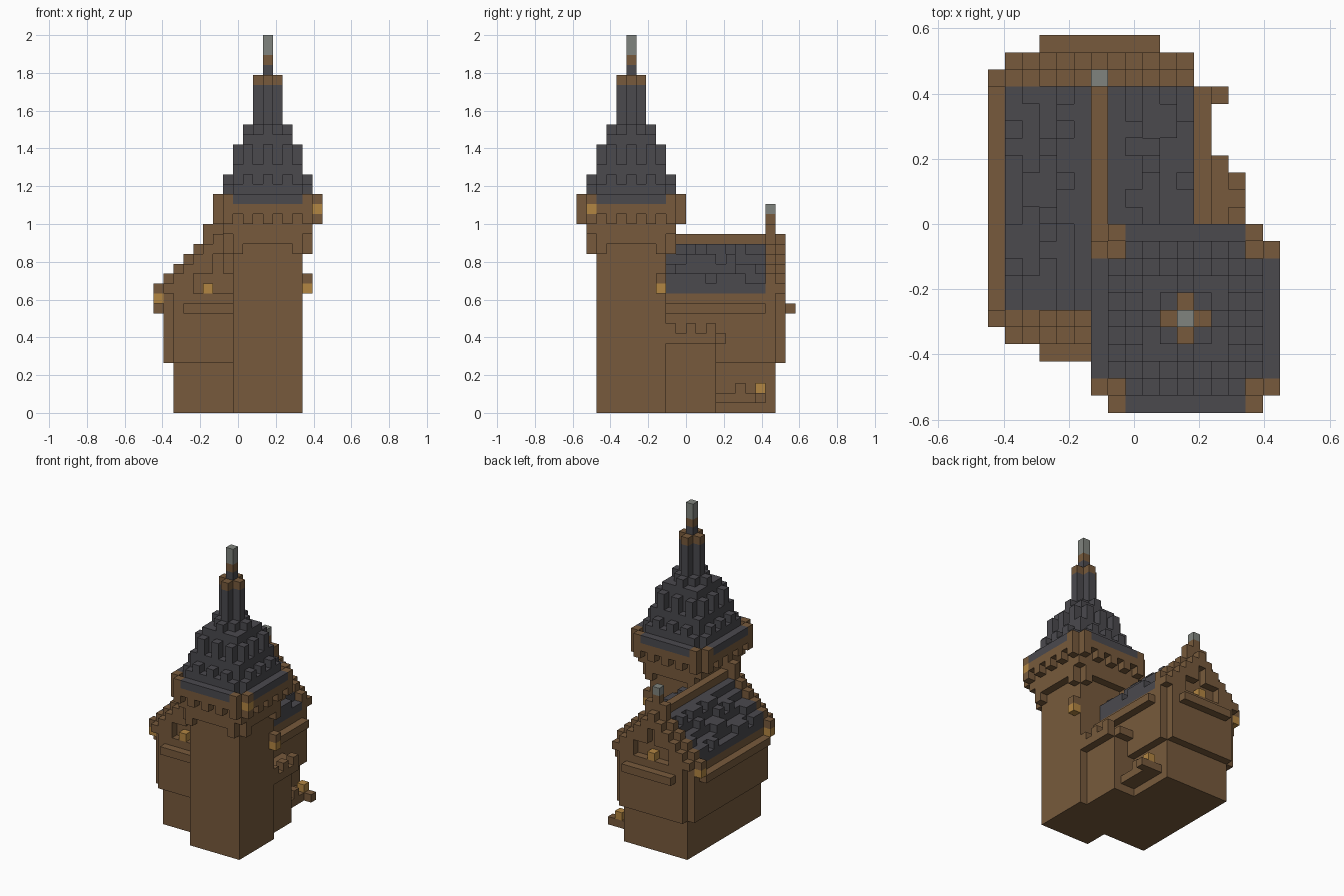
import bpy, bmesh, random
from mathutils import Vector

random.seed(4)
cube = bpy.data.objects.get("Cube")
if cube:
    bpy.data.objects.remove(cube)

UNIT = 1 / 19                      # edge of one block
WIDTH, DEPTH = 17, 22              # overall footprint in blocks
COLOURS = {
    "brown_stone": (0.185, 0.102, 0.045),
    "slate": (0.069, 0.067, 0.076),
    "lantern_gold": (0.45, 0.24, 0.055),
    "pale_metal": (0.216, 0.231, 0.209),
}
BROWN, SLATE, GOLD, METAL = range(4)

materials = []
for label, rgb in COLOURS.items():
    mat = bpy.data.materials.new(label)
    mat.use_nodes = True
    mat.diffuse_color = (*rgb, 1)
    bsdf = mat.node_tree.nodes["Principled BSDF"]
    bsdf.inputs["Base Color"].default_value = (*rgb, 1)
    bsdf.inputs["Roughness"].default_value = 0.9
    materials.append(mat)

parts, taken = {}, {}


def put(part, cell, colour=BROWN):
    """Claim one block for a part, replacing any earlier block there."""
    if cell in taken:
        parts[taken[cell]].pop(cell)
    parts.setdefault(part, {})[cell] = colour
    taken[cell] = part


def box(part, xs, ys, zs, colour=BROWN):
    for i in range(*xs):
        for j in range(*ys):
            for k in range(*zs):
                put(part, (i, j, k), colour)


# House: plinth and overhanging storey with notched corners
box("house_base", (2, 11), (5, 20), (0, 5))
box("house_walls", (1, 12), (5, 20), (5, 12))
box("house_walls", (2, 11), (4, 21), (5, 12))
for x in (0, 12):
    box("eave_ledge", (x, x + 1), (6, 19), (10, 11))
for y in (3, 21):
    box("gable_ledge", (3, 10), (y, y + 1), (10, 11))


def slope(i):
    """Roof height of a column, falling away from the ridge."""
    return 18 - abs(i - 6)


# Stepped slate roof with raised shingles
for i in range(1, 12):
    for j in range(6, 19):
        top = slope(i)
        if abs(i - 6) > 1 and random.random() < 0.38:
            top += 1
        box("house_roof", (i, i + 1), (j, j + 1), (12, top), SLATE)
box("roof_ridge", (6, 7), (4, 21), (17, 18))

# Stepped gables with a projecting verge and a finial
for inner, outer in ((5, 4), (19, 20)):
    for i in range(0, 12):
        box("gable", (i, i + 1), (inner, inner + 1), (11, slope(i) + 1))
        if i > 0:
            low = slope(i) - 2 - i % 2
            box("gable_verge", (i, i + 1), (outer, outer + 1), (max(low, 12), slope(i)))
    box("gable_finial", (5, 8), (inner, inner + 1), (18, 19))
    box("gable_finial", (6, 7), (inner, inner + 1), (18, 20))
    put("gable_finial", (6, inner, 20), METAL)
    put("corner_lantern", (0, inner, 11), GOLD)
put("gable_lantern", (5, 4, 12), GOLD)
put("gable_lantern", (6, 20, 12), GOLD)

# Side annex carrying a balcony
box("annex", (11, 14), (9, 14), (0, 7))
box("balcony", (11, 15), (9, 14), (7, 8))
box("balcony", (11, 14), (14, 15), (7, 8))
for j in (9, 11, 13):
    put("balcony_rail", (14, j, 8))

# Doorstep platform with a post and a lantern
box("doorstep", (11, 13), (14, 19), (1, 2))
put("doorstep", (13, 18, 1))
put("doorstep_post", (12, 16, 2))
put("doorstep_lantern", (12, 18, 2), GOLD)

# Tower shaft
CX, CY = 11, 5


def tier(part, half, zs, keep=lambda a, b: True, colour=BROWN):
    """Square tower layer; keep() chooses blocks by larger and smaller offset."""
    for di in range(-half, half + 1):
        for dj in range(-half, half + 1):
            far, near = max(abs(di), abs(dj)), min(abs(di), abs(dj))
            if keep(far, near):
                box(part, (CX + di, CX + di + 1), (CY + dj, CY + dj + 1), zs, colour)


tier("tower_shaft", 3, (0, 22))

# Flared tower head with corbels
tier("tower_corbel", 4, (16, 17), lambda a, b: a == 4 and b == 3)
tier("tower_corbel", 4, (17, 18), lambda a, b: a == 4 and b < 4)
tier("tower_corbel", 4, (18, 20))
tier("tower_parapet", 5, (19, 20), lambda a, b: a == 5 and b % 2 == 0)
tier("tower_parapet", 5, (20, 21), lambda a, b: b < 5)
tier("spire_eave", 5, (21, 22), lambda a, b: b < 4, SLATE)
tier("spire_eave_corner", 5, (21, 22), lambda a, b: a == 5 and b == 4)
put("tower_lantern", (16, 1, 20), GOLD)
put("wall_lantern", (15, 8, 12), GOLD)
put("wall_lantern", (15, 8, 13))

# Spire: solid steps, each topped with alternating shingle posts
for half, low, solid, top in ((4, 21, 23, 24), (3, 22, 25, 27), (2, 24, 28, 29)):
    tier("spire", half, (low, solid), lambda a, b: b < 4, SLATE)
    tier("spire", half, (solid, top),
         lambda a, b: a < half or (b % 2 == 0 and b < half), SLATE)
tier("spire", 1, (28, 33), lambda a, b: b == 0, SLATE)
tier("spire_collar", 1, (33, 34), lambda a, b: b == 0)
tier("spire_mast", 0, (34, 35), colour=SLATE)
tier("spire_mast", 0, (35, 36))
tier("spire_mast", 0, (36, 38), colour=METAL)


def build(name, cells):
    """Turn the blocks of a part into a mesh of its outer faces."""
    bm = bmesh.new()
    for cell, colour in cells.items():
        for axis in range(3):
            for sign in (0, 1):
                beside = list(cell)
                beside[axis] += 2 * sign - 1
                if tuple(beside) in taken:
                    continue
                u, v = (axis + 1) % 3, (axis + 2) % 3
                corners = []
                for a, b in ((0, 0), (1, 0), (1, 1), (0, 1)):
                    p = Vector(cell)
                    p[axis] += sign
                    p[u] += a
                    p[v] += b
                    p -= Vector((WIDTH / 2, DEPTH / 2, 0))
                    corners.append(bm.verts.new(p * UNIT))
                face = bm.faces.new(corners if sign else corners[::-1])
                face.material_index = colour
    bmesh.ops.remove_doubles(bm, verts=bm.verts[:], dist=UNIT / 100)
    bmesh.ops.dissolve_limit(bm, angle_limit=0.01, verts=bm.verts[:],
                             edges=bm.edges[:], delimit={"MATERIAL"})
    mesh = bpy.data.meshes.new(name)
    bm.to_mesh(mesh)
    bm.free()
    for mat in materials:
        mesh.materials.append(mat)
    bpy.context.collection.objects.link(bpy.data.objects.new(name, mesh))


for name, cells in parts.items():
    if cells:
        build(name, cells)
